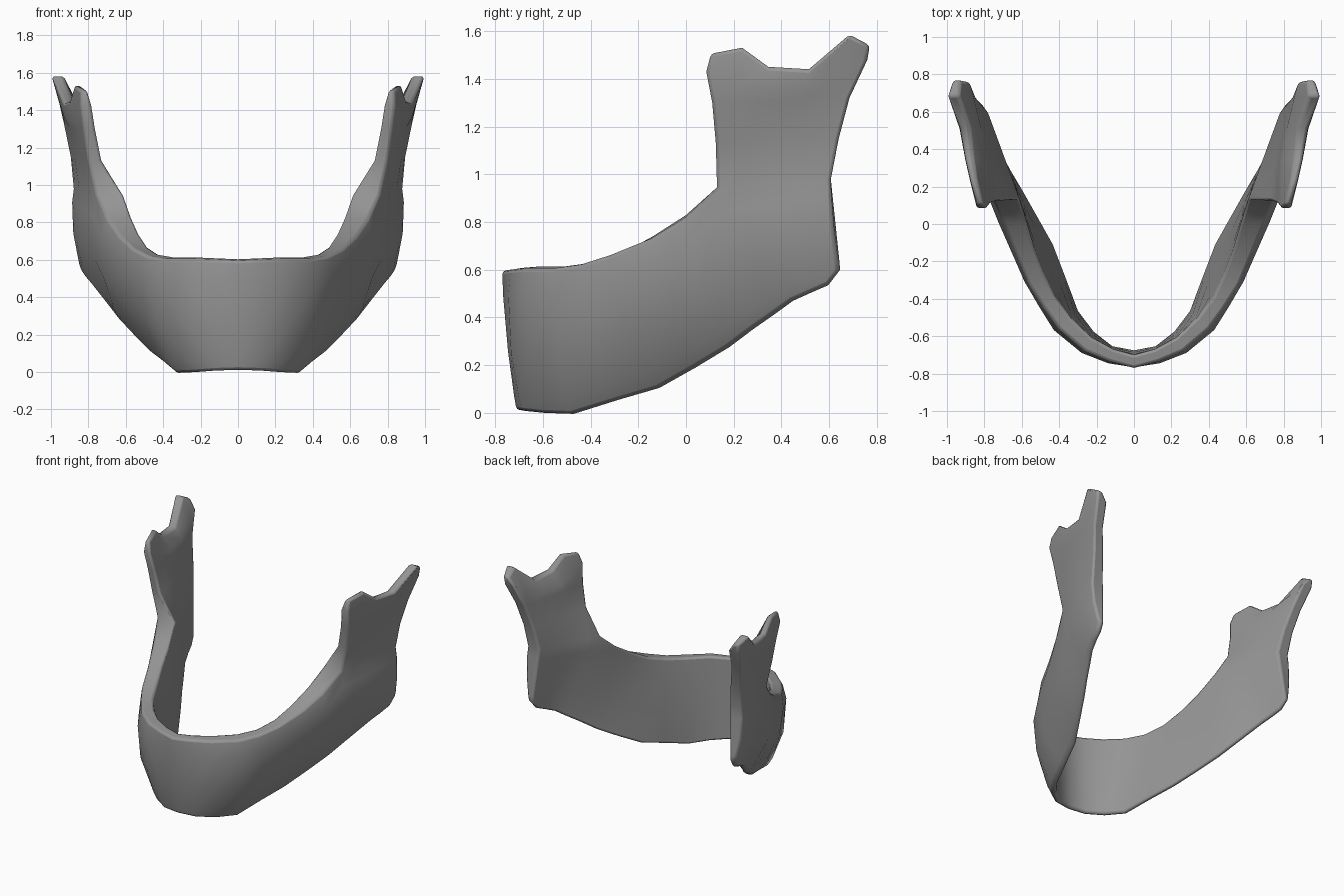
import bpy, bmesh, math
from mathutils import Vector

if "Cube" in bpy.data.objects:
    bpy.data.objects.remove(bpy.data.objects["Cube"], do_unlink=True)

# One flat colour for the whole bone
bone_grey = bpy.data.materials.new("bone_grey")
bone_grey.use_nodes = True
colour = (0.3, 0.3, 0.3, 1)
bone_grey.diffuse_color = colour
bone_grey.node_tree.nodes["Principled BSDF"].inputs["Base Color"].default_value = colour

# Body stations from chin to ramus: lower edge, outer upper edge, inner upper edge (x, y)
stations = [
    ((0, -.71, .012), (0, -.77, .595), (0, -.70)),
    ((.13, -.685, .008), (.13, -.735, .6), (.11, -.67)),
    ((.24, -.6, 0), (.26, -.68, .605), (.23, -.605)),
    ((.33, -.48, -.004), (.4, -.56, .605), (.34, -.5)),
    ((.4, -.29, .055), (.48, -.45, .62), (.425, -.39)),
    ((.465, -.12, .105), (.56, -.325, .66), (.485, -.26)),
    ((.55, .03, .19), (.635, -.145, .73), (.53, -.14)),
    ((.63, .17, .275), (.695, 0, .82), (.57, 0)),
]
# Lower edge below the ramus, up to the jaw angle
ramus_base = [(.69, .27, .35), (.745, .37, .42), (.785, .44, .47),
              (.815, .52, .505), (.835, .59, .535), (.85, .64, .6)]
# Ramus rows: front and back ends as (y, z, outer x, inner x)
ramus_rows = [
    ((.13, .945, .755, .61), (.607, .98, .88, .785)),
    ((.125, 1.13, .80, .73), (.64, 1.15, .895, .81)),
    ((.11, 1.3, .825, .765), (.685, 1.32, .93, .85)),
    ((.085, 1.43, .84, .785), (.76, 1.48, .965, .88)),
]
fractions = (0, .2, .38, .63, .87, 1)
# Coronoid tip, notch and condyle along the upper edge
crest = [(.105, 1.505, .835, .805), (.235, 1.53, .875, .84), (.345, 1.45, .9, .86),
         (.515, 1.44, .93, .88), (.685, 1.585, .997, .935), (.77, 1.54, .965, .93)]


def ramus_row(front, back, dip, swell):
    row = []
    for f in fractions:
        y, z, xo, xi = Vector(front).lerp(Vector(back), f)
        arch = math.sin(math.pi * f)
        z -= dip * arch
        row.append((Vector((xo + .015 * arch, y, z)), Vector((xi - swell * arch, y, z))))
    return row


rows = [ramus_row(a, b, .1 if i == 3 else 0, .01 * i) for i, (a, b) in enumerate(ramus_rows)]
rows.append([(Vector((xo, y, z)), Vector((xi, y, z))) for y, z, xo, xi in crest])

# Gather every column of the body as lower edge, outer top and inner top
columns = [(Vector(b), Vector(t), Vector((*i, t[2] + .01))) for b, t, i in stations]
columns += [(Vector(b), o, i) for b, (o, i) in zip(ramus_base, rows[0])]

bm = bmesh.new()
levels = ((0, 0), (.1, .028), (.42, .07), (.82, .047), (1, 0))
grid = []
for j, (low, top, inner_top) in enumerate(columns):
    k = j - len(stations)
    ahead = columns[min(j + 1, len(columns) - 1)][0]
    behind = columns[max(j - 1, 0)][0]
    along = ahead - behind
    out = Vector((along.y, -along.x, 0)).normalized()
    if j == 0:
        out = Vector((0, -1, 0))
    # The outer wall is straight at the chin, full at the cheek, flatter at the back
    fullness = min(1, .15 + .28 * j) if k < 0 else .8 - .1 * k
    inner_low = low - out * .035
    column = []
    for v, bulge in levels:
        o = low.lerp(top, v) + out * bulge * fullness
        i = inner_low.lerp(inner_top, v)
        column.append((bm.verts.new(o), bm.verts.new(i)))
    # Carry the ramus columns upwards
    if k >= 0:
        column += [(bm.verts.new(r[k][0]), bm.verts.new(r[k][1])) for r in rows[1:]]
    grid.append(column)

# Outer and inner walls
partner = {o: i for column in grid for o, i in column}
outer_faces = []
for a, b in zip(grid, grid[1:]):
    for n in range(min(len(a), len(b)) - 1):
        quad = [a[n][0], b[n][0], b[n + 1][0], a[n + 1][0]]
        outer_faces.append(bm.faces.new(quad))
        bm.faces.new([partner[v] for v in reversed(quad)])

# Rim joining the two walls, left open on the middle plane
rim = {e for f in outer_faces for e in f.edges if len(e.link_faces) == 1}
for edge in rim:
    a, b = edge.verts
    if a.co.x + b.co.x > .001:
        bm.faces.new((a, b, partner[b], partner[a]))
bmesh.ops.recalc_face_normals(bm, faces=bm.faces[:])

mesh = bpy.data.meshes.new("jawbone")
bm.to_mesh(mesh)
bm.free()
mesh.materials.append(bone_grey)
jawbone = bpy.data.objects.new("jawbone", mesh)
bpy.context.collection.objects.link(jawbone)

# Mirror the half and soften the rim
mirror = jawbone.modifiers.new("mirror_half", 'MIRROR')
mirror.use_clip = True
bevel = jawbone.modifiers.new("soft_rim", 'BEVEL')
bevel.width = .014
bevel.segments = 2
bevel.limit_method = 'ANGLE'
bevel.angle_limit = math.radians(50)

bpy.ops.object.select_all(action='DESELECT')
jawbone.select_set(True)
bpy.context.view_layer.objects.active = jawbone
bpy.ops.object.shade_smooth_by_angle(angle=math.radians(50))
